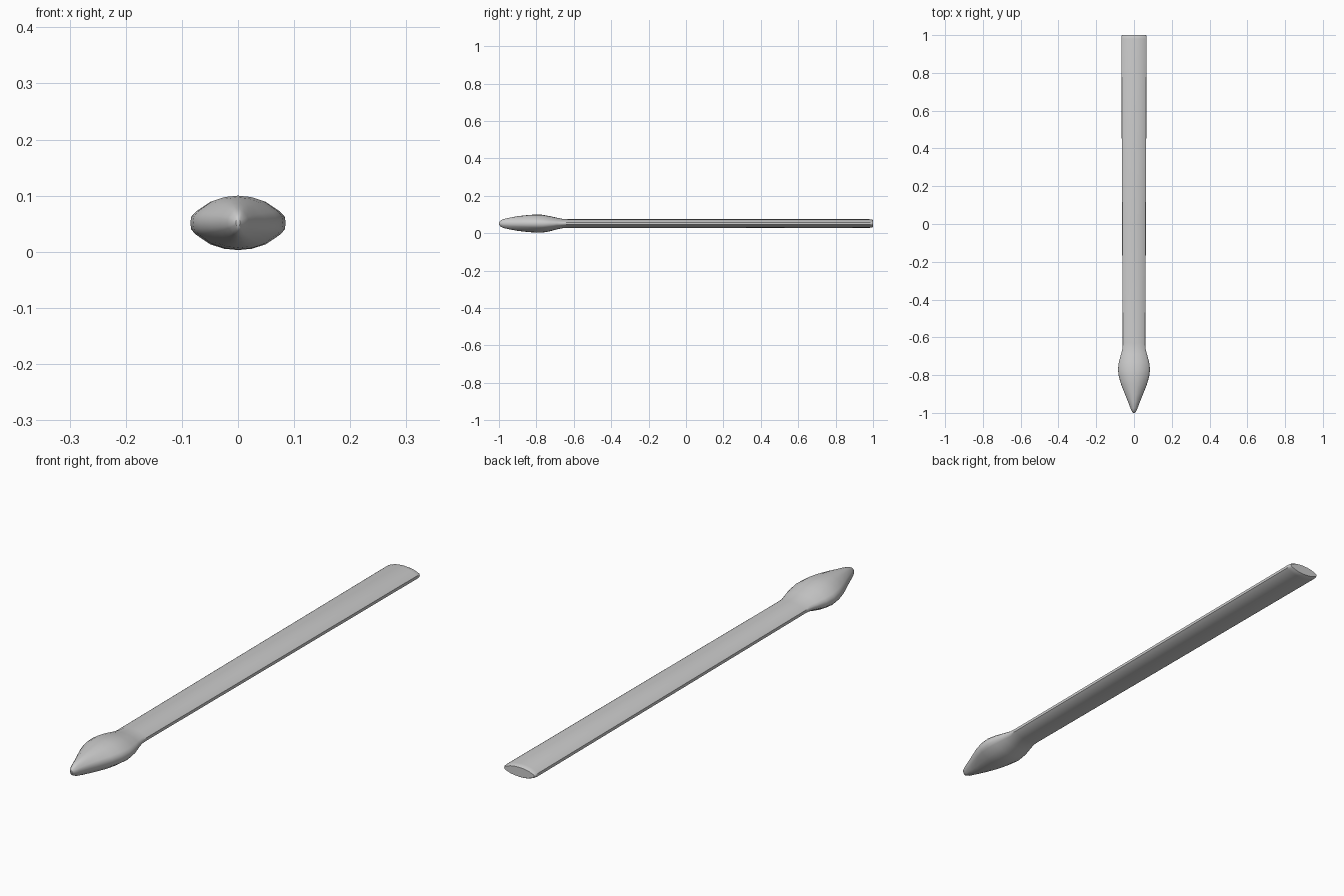
import bpy, bmesh
from mathutils import Vector

if "Cube" in bpy.data.objects:
    bpy.data.objects.remove(bpy.data.objects["Cube"])

# Quarter of the blunt lens cross-section (unit width and height), mirrored to a ring
quarter = [(1, 0.0), (0.98, 0.24), (0.88, 0.43), (0.58, 0.79), (0.29, 0.95), (0, 1)]
right = [(x, -z) for x, z in quarter[:0:-1]] + quarter
ring = right + [(-x, z) for x, z in right[-2:0:-1]]


def loft(name, stations):
    """Skin rings along y; each station is (y, half width, half height, centre z)."""
    bm = bmesh.new()
    loops = [[bm.verts.new((x * w, y, c + z * h)) for x, z in ring]
             for y, w, h, c in stations]
    n = len(ring)
    for a, b in zip(loops, loops[1:]):
        for i in range(n):
            j = (i + 1) % n
            bm.faces.new((a[i], a[j], b[j], b[i]))
    bm.faces.new(loops[0])
    bm.faces.new(loops[-1])
    bmesh.ops.recalc_face_normals(bm, faces=bm.faces)
    mesh = bpy.data.meshes.new(name)
    bm.to_mesh(mesh)
    bm.free()
    obj = bpy.data.objects.new(name, mesh)
    bpy.context.collection.objects.link(obj)
    bpy.ops.object.select_all(action='DESELECT')
    obj.select_set(True)
    bpy.context.view_layer.objects.active = obj
    bpy.ops.object.shade_smooth_by_angle(angle=0.7)
    return obj


# Pointed bulb flowing into the long, slightly flaring flat shaft
loft("pointed_stick", [
    (-1.0, 0.004, 0.006, 0.052),
    (-0.993, 0.011, 0.015, 0.052),
    (-0.975, 0.019, 0.024, 0.052),
    (-0.94, 0.032, 0.032, 0.052),
    (-0.90, 0.048, 0.039, 0.052),
    (-0.85, 0.068, 0.045, 0.052),
    (-0.81, 0.080, 0.048, 0.052),
    (-0.77, 0.085, 0.048, 0.051),
    (-0.73, 0.080, 0.041, 0.051),
    (-0.69, 0.069, 0.031, 0.052),
    (-0.66, 0.061, 0.025, 0.052),
    (-0.63, 0.060, 0.023, 0.052),
    (0.0, 0.063, 0.023, 0.052),
    (0.98, 0.067, 0.023, 0.052),
    (0.995, 0.066, 0.021, 0.052),
    (1.0, 0.063, 0.018, 0.052),
])
